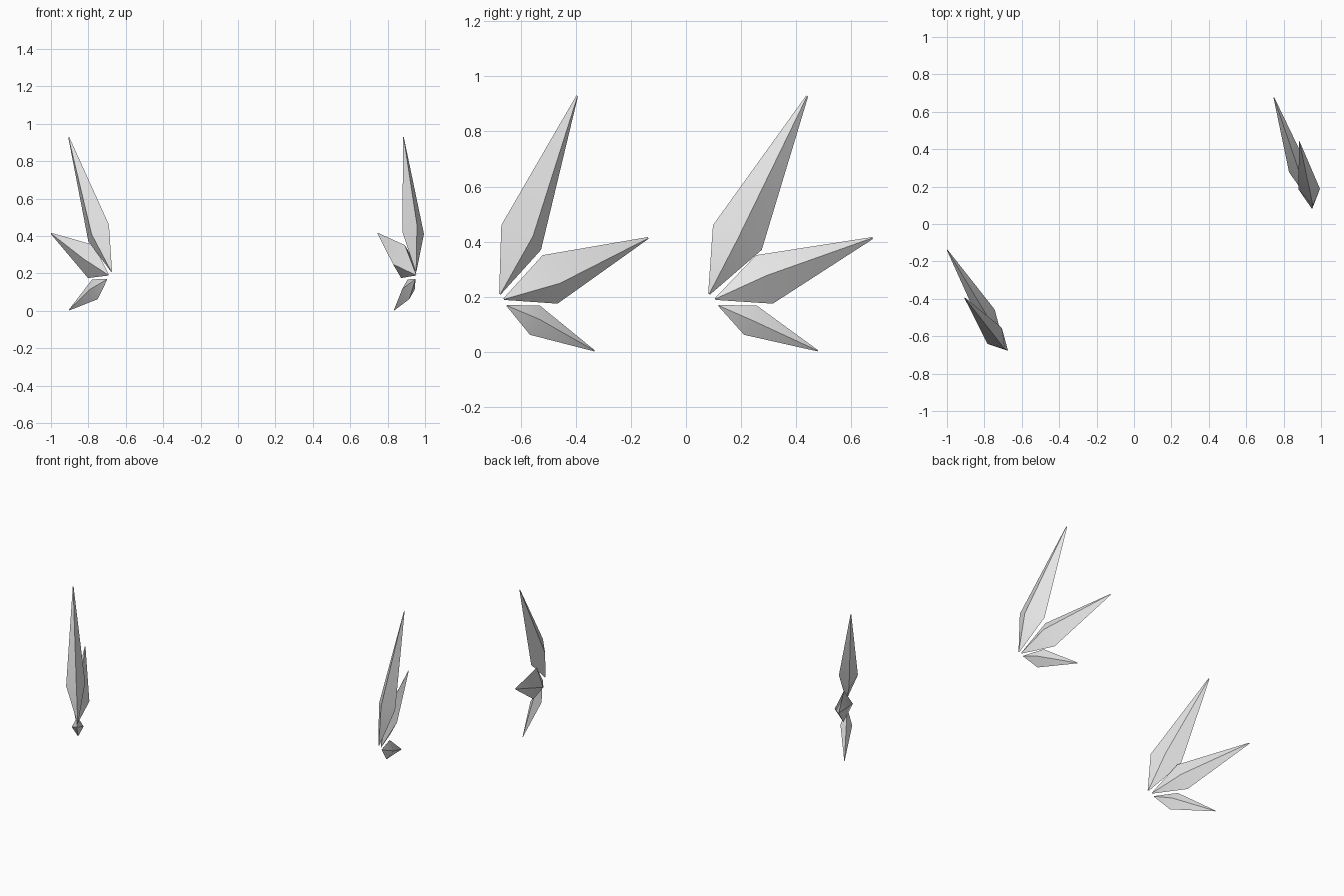
import bpy, bmesh
from math import radians
from mathutils import Vector, Matrix

cube = bpy.data.objects.get("Cube")
if cube:
    bpy.data.objects.remove(cube, do_unlink=True)

# One pale crystal material
crystal = bpy.data.materials.new("pale_grey_crystal")
crystal.use_nodes = True
colour = (0.8, 0.8, 0.8, 1)
crystal.diffuse_color = colour
crystal.node_tree.nodes["Principled BSDF"].inputs["Base Color"].default_value = colour

# Each shard: root, widest point, tip, half depth (up) and half thickness (side)
SHARDS = {
    "upper": [(-0.676, -0.675, 0.21), (-0.745, -0.598, 0.415), (-0.905, -0.395, 0.928),
              (0.055, -0.072, 0.045), (0.038, 0.043, 0.005)],
    "middle": [(-0.693, -0.66, 0.192), (-0.785, -0.493, 0.263), (-0.999, -0.138, 0.413),
               (0.017, -0.027, 0.088), (0.04, 0.036, -0.014)],
    "lower": [(-0.7, -0.65, 0.168), (-0.765, -0.548, 0.115), (-0.903, -0.332, 0.004),
              (-0.015, 0.018, 0.053), (0.029, 0.019, 0.002)],
}
BLUNT = 0.04  # size of the cut ends against the widest ring


def add_shard(name, data, transform):
    root, middle, tip, up, side = (Vector(v) for v in data)
    bm = bmesh.new()
    rings = []
    for centre, size in ((root, BLUNT), (middle, 1), (tip, BLUNT)):
        rings.append([bm.verts.new(transform @ (centre + offset * size))
                      for offset in (up, side, -up, -side)])
    for low, high in zip(rings, rings[1:]):
        for i in range(4):
            j = (i + 1) % 4
            bm.faces.new((low[i], low[j], high[j], high[i]))
    bm.faces.new(rings[0])
    bm.faces.new(rings[-1])
    bmesh.ops.recalc_face_normals(bm, faces=bm.faces)
    mesh = bpy.data.meshes.new(name)
    bm.to_mesh(mesh)
    bm.free()
    mesh.materials.append(crystal)
    shard = bpy.data.objects.new(name, mesh)
    bpy.context.collection.objects.link(shard)
    bpy.ops.object.select_all(action="DESELECT")
    shard.select_set(True)
    bpy.context.view_layer.objects.active = shard
    bpy.ops.object.shade_smooth_by_angle(angle=radians(30))


# Right wing as given, left wing mirrored and swung back around the centre
swing = Matrix.Rotation(radians(50), 4, "Z") @ Matrix.Scale(-1, 4, (1, 0, 0))
for wing, transform in (("right", Matrix.Identity(4)), ("left", swing)):
    for part, data in SHARDS.items():
        add_shard(f"{wing}_{part}_wing_shard", data, transform)
